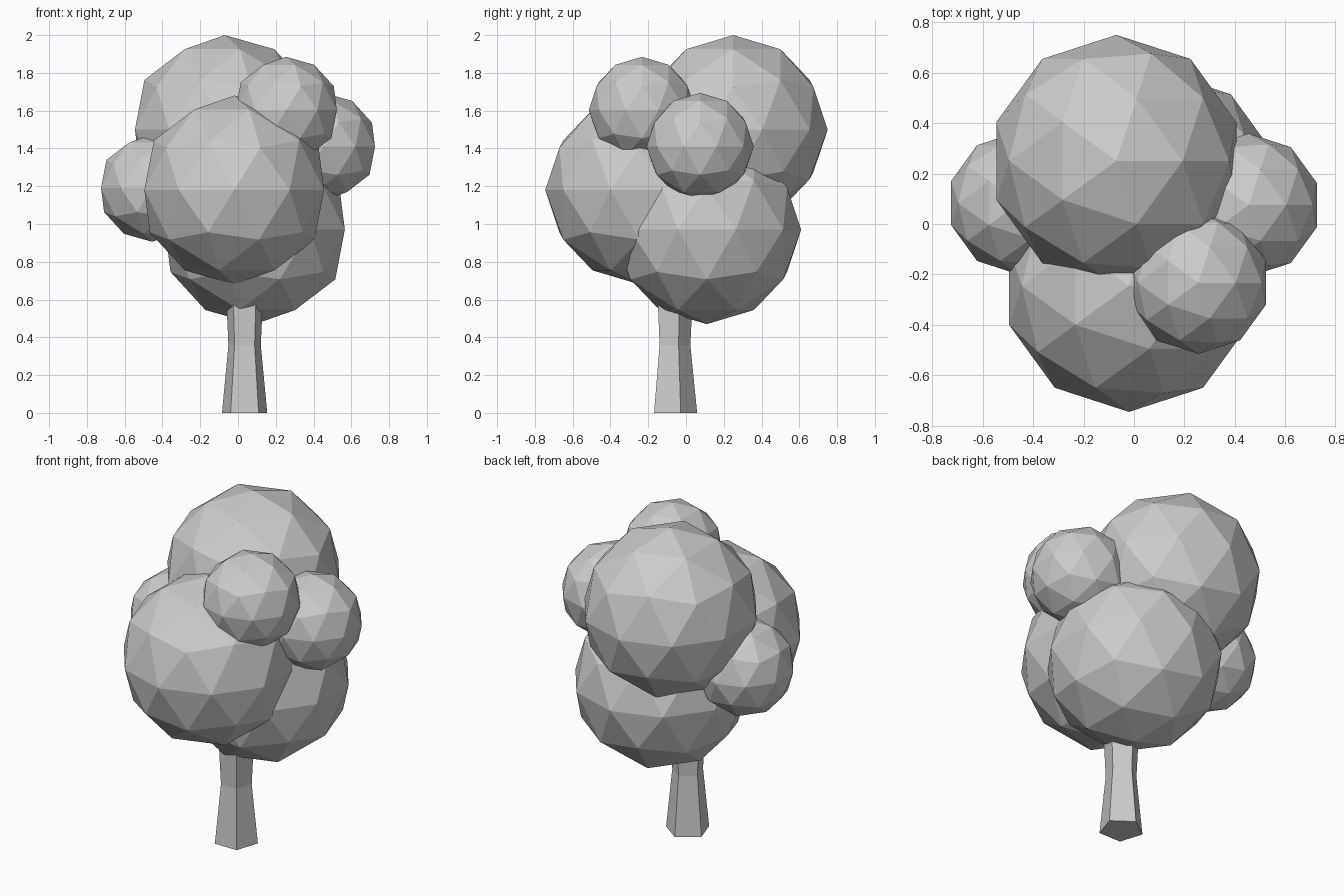
import bpy, bmesh
from math import sin, cos, pi

if "Cube" in bpy.data.objects:
    bpy.data.objects.remove(bpy.data.objects["Cube"])


def add_object(name, bm):
    mesh = bpy.data.meshes.new(name)
    bm.to_mesh(mesh)
    bm.free()
    bpy.context.collection.objects.link(bpy.data.objects.new(name, mesh))


# Foliage clumps: faceted icospheres
def clump(name, center, radius):
    bpy.ops.mesh.primitive_ico_sphere_add(subdivisions=2, radius=radius, location=center)
    bpy.context.object.name = name


clump("foliage_top", (-0.07, 0.25, 1.50), 0.5)
clump("foliage_front", (-0.02, -0.245, 1.18), 0.5)
clump("foliage_lower", (0.09, 0.11, 0.97), 0.5)
clump("foliage_small_left", (-0.455, 0.083, 1.19), 0.284)
clump("foliage_small_right", (0.455, 0.075, 1.41), 0.284)
clump("foliage_small_upper", (0.255, -0.233, 1.603), 0.282)

# Trunk: five-sided, pinched in the middle, flat side to the front
bm = bmesh.new()
rings = []
for z, r in ((0, 0.126), (0.36, 0.09), (0.80, 0.112)):
    angles = [pi / 2 + i * 2 * pi / 5 for i in range(5)]
    rings.append([bm.verts.new((0.035 + r * cos(a), -0.067 + r * sin(a), z)) for a in angles])
for low, high in zip(rings, rings[1:]):
    for i in range(5):
        j = (i + 1) % 5
        bm.faces.new((low[i], low[j], high[j], high[i]))
bm.faces.new(rings[0][::-1])
bm.faces.new(rings[-1])
add_object("trunk", bm)
